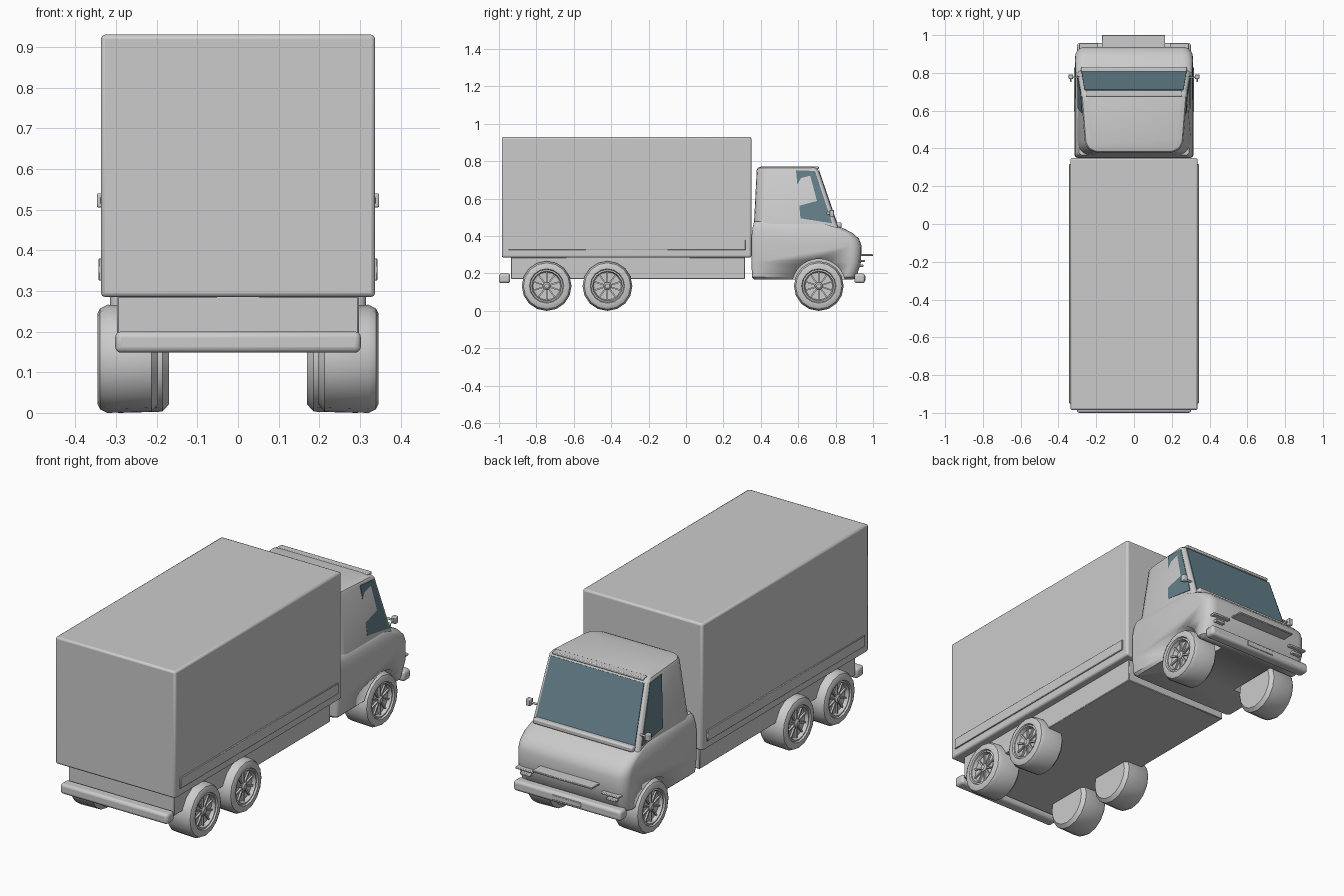
import bpy, bmesh, math
from math import sin, cos, pi
from mathutils import Vector, Matrix

if "Cube" in bpy.data.objects:
    bpy.data.objects.remove(bpy.data.objects["Cube"])

glass = bpy.data.materials.new("glass")
glass.diffuse_color = (0.13, 0.22, 0.26, 1)
glass.use_nodes = True
glass.node_tree.nodes["Principled BSDF"].inputs["Base Color"].default_value = glass.diffuse_color


def finish(name, bm, bevel=0, segs=2, mat=None, angle=35):
    bmesh.ops.recalc_face_normals(bm, faces=bm.faces)
    me = bpy.data.meshes.new(name)
    bm.to_mesh(me)
    bm.free()
    ob = bpy.data.objects.new(name, me)
    bpy.context.collection.objects.link(ob)
    if bevel:
        m = ob.modifiers.new("bevel", 'BEVEL')
        m.width, m.segments, m.limit_method = bevel, segs, 'ANGLE'
    if mat:
        me.materials.append(mat)
    bpy.ops.object.select_all(action='DESELECT')
    ob.select_set(True)
    bpy.context.view_layer.objects.active = ob
    bpy.ops.object.shade_smooth_by_angle(angle=math.radians(angle))
    return ob


def add_box(bm, lo, hi):
    c = [(a + b) / 2 for a, b in zip(lo, hi)]
    s = [b - a for a, b in zip(lo, hi)]
    bmesh.ops.create_cube(bm, size=1, matrix=Matrix.Translation(c) @ Matrix.Diagonal((*s, 1)))


def box(name, lo, hi, bevel=0, segs=2):
    bm = bmesh.new()
    add_box(bm, lo, hi)
    return finish(name, bm, bevel, segs)


def add_loft(bm, rings):
    vs = [[bm.verts.new(p) for p in r] for r in rings]
    n = len(vs[0])
    for a, b in zip(vs, vs[1:]):
        for i in range(n):
            bm.faces.new((a[i], a[(i + 1) % n], b[(i + 1) % n], b[i]))
    bm.faces.new(vs[0])
    bm.faces.new(vs[-1][::-1])


def cab_ring(z, y0, y1, wf, wr, rf, rr, n=5):
    """Rounded outline seen from above: front at y1, rear at y0."""
    pts = []
    corners = [(wf - rf, y1 - rf, rf, 0), (-wf + rf, y1 - rf, rf, 1),
               (-wr + rr, y0 + rr, rr, 2), (wr - rr, y0 + rr, rr, 3)]
    for cx, cy, r, q in corners:
        for i in range(n + 1):
            a = (q + i / n) * pi / 2
            pts.append((cx + r * cos(a), cy + r * sin(a), z))
    return pts


def circle(x, r, y, z, n):
    return [(x, y + r * cos(2 * pi * i / n), z + r * sin(2 * pi * i / n)) for i in range(n)]


# cargo box, side rails, chassis
box("cargo_box", (-.337, -.985, .285), (.337, .35, .93), .01)
for s, side in ((1, "right"), (-1, "left")):
    xs = sorted((s * .33, s * .343))
    box("side_rail_" + side, (xs[0], -.95, .325), (xs[1], .317, .38), .002, 1)
box("chassis", (-.297, -.935, .17), (.297, .315, .287), .003, 1)

# bumpers
box("rear_bumper", (-.302, -1.0, .148), (.302, -.94, .2), .014, 3)
box("front_bumper", (-.302, .90, .148), (.302, .957, .2), .014, 3)

# lower cab body
bm = bmesh.new()
lower = [(.168, .365, .895, .295), (.18, .353, .91, .308), (.26, .35, .936, .315),
         (.35, .35, .938, .315), (.385, .35, .925, .314), (.415, .352, .893, .312),
         (.44, .355, .845, .308), (.462, .36, .79, .303), (.478, .365, .70, .292)]
add_loft(bm, [cab_ring(z, a, b, w - .003, w, .055, .02) for z, a, b, w in lower])
cab = finish("cab_body", bm)

# wheel arch cuts
bm = bmesh.new()
for s in (1, -1):
    add_loft(bm, [circle(s * x, .143, .71, .135, 28) for x in (.155, .36)])
cutter = finish("arch_cutter", bm)
cutter.hide_render = True
cutter.hide_viewport = True
cut = cab.modifiers.new("arches", 'BOOLEAN')
cut.operation, cut.object, cut.solver = 'DIFFERENCE', cutter, 'EXACT'

# upper cabin
BOT, TOP = (.44, .362, .815, .30, .302), (.752, .378, .708, .28, .262)


def at(z, i):
    t = (z - BOT[0]) / (TOP[0] - BOT[0])
    return BOT[i] + t * (TOP[i] - BOT[i])


bm = bmesh.new()
add_loft(bm, [cab_ring(*BOT, .02, .07), cab_ring(*TOP, .02, .07),
              cab_ring(.764, .383, .70, .273, .256, .03, .07),
              cab_ring(.771, .40, .675, .25, .235, .04, .07)])
finish("cabin", bm)


def side_x(y, z):
    t = (y - at(z, 1)) / (at(z, 2) - at(z, 1))
    return at(z, 4) + t * (at(z, 3) - at(z, 4))


def pane(name, pts, push):
    bm = bmesh.new()
    add_loft(bm, [pts, [tuple(Vector(p) + Vector(push)) for p in pts]])
    finish(name, bm, mat=glass)


# windscreen and side windows
zb, zt = .465, .748
pane("windscreen", [(-.278, at(zb, 2) - .002, zb), (.278, at(zb, 2) - .002, zb),
                    (.262, at(zt, 2) - .002, zt), (-.262, at(zt, 2) - .002, zt)], (0, .005, .002))
for s, side in ((1, "right"), (-1, "left")):
    outline = [(.612, .495), (.782, .468), (.69, .748), (.588, .752)]
    pane("side_window_" + side, [(s * (side_x(y, z) - .002), y, z) for y, z in outline], (s * .005, 0, 0))

    # mirror, headlight trim
    bm = bmesh.new()
    for lo, hi in (((.322, .768, .505), (.347, .792, .54)), ((.28, .772, .515), (.33, .782, .525)),
                   ((.33, .752, .512), (.338, .77, .532))):
        add_box(bm, lo, hi)
    if s < 0:
        bmesh.ops.scale(bm, vec=(-1, 1, 1), verts=bm.verts)
    finish("mirror_" + side, bm, .004)
    bm = bmesh.new()
    for lo, hi in (((.19, .90, .262), (.29, .957, .272)), ((.215, .90, .235), (.27, .948, .248))):
        add_box(bm, lo, hi)
    if s < 0:
        bmesh.ops.scale(bm, vec=(-1, 1, 1), verts=bm.verts)
    finish("headlight_trim_" + side, bm, .003)

# cowl strip, front visor plate, roof lip
box("cowl_strip", (-.28, .795, .445), (.28, .832, .473), .008)
box("grille_plate", (-.17, .90, .294), (.165, 1.0, .303), .002, 1)
box("roof_lip", (-.255, .675, .758), (.255, .71, .773), .004)
box("number_plate", (-.08, .94, .163), (.08, .96, .187), .002, 1)


# wheels: tyre with dished rim, spokes, hub
def wheel(name, s, y, outer, z=.133, n=16):
    bm = bmesh.new()
    c = outer - .074
    prof = [(-.074, .112), (-.058, .13), (.05, .133), (.068, .124), (.074, .112), (.074, .092),
            (.066, .088), (.068, .08), (.05, .074), (.048, .03)]
    add_loft(bm, [circle(c + x, r, y, z, n) for x, r in prof])
    add_loft(bm, [circle(c + x, r, y, z, n) for x, r in ((.04, .02), (.06, .02), (.066, .012))])
    for i in range(10):
        before = set(bm.verts)
        add_box(bm, (c + .045, -.004, .012), (c + .058, .004, .08))
        new = [v for v in bm.verts if v not in before]
        bmesh.ops.rotate(bm, verts=new, cent=(0, 0, 0), matrix=Matrix.Rotation(i * pi / 5, 3, 'X'))
        bmesh.ops.translate(bm, verts=new, vec=(0, y, z))
    if s < 0:
        bmesh.ops.scale(bm, vec=(-1, 1, 1), verts=bm.verts)
    finish(name, bm, angle=30)


for s, side in ((1, "right"), (-1, "left")):
    wheel("front_wheel_" + side, s, .71, .318)
    wheel("middle_wheel_" + side, s, -.42, .345)
    wheel("rear_wheel_" + side, s, -.745, .345)
